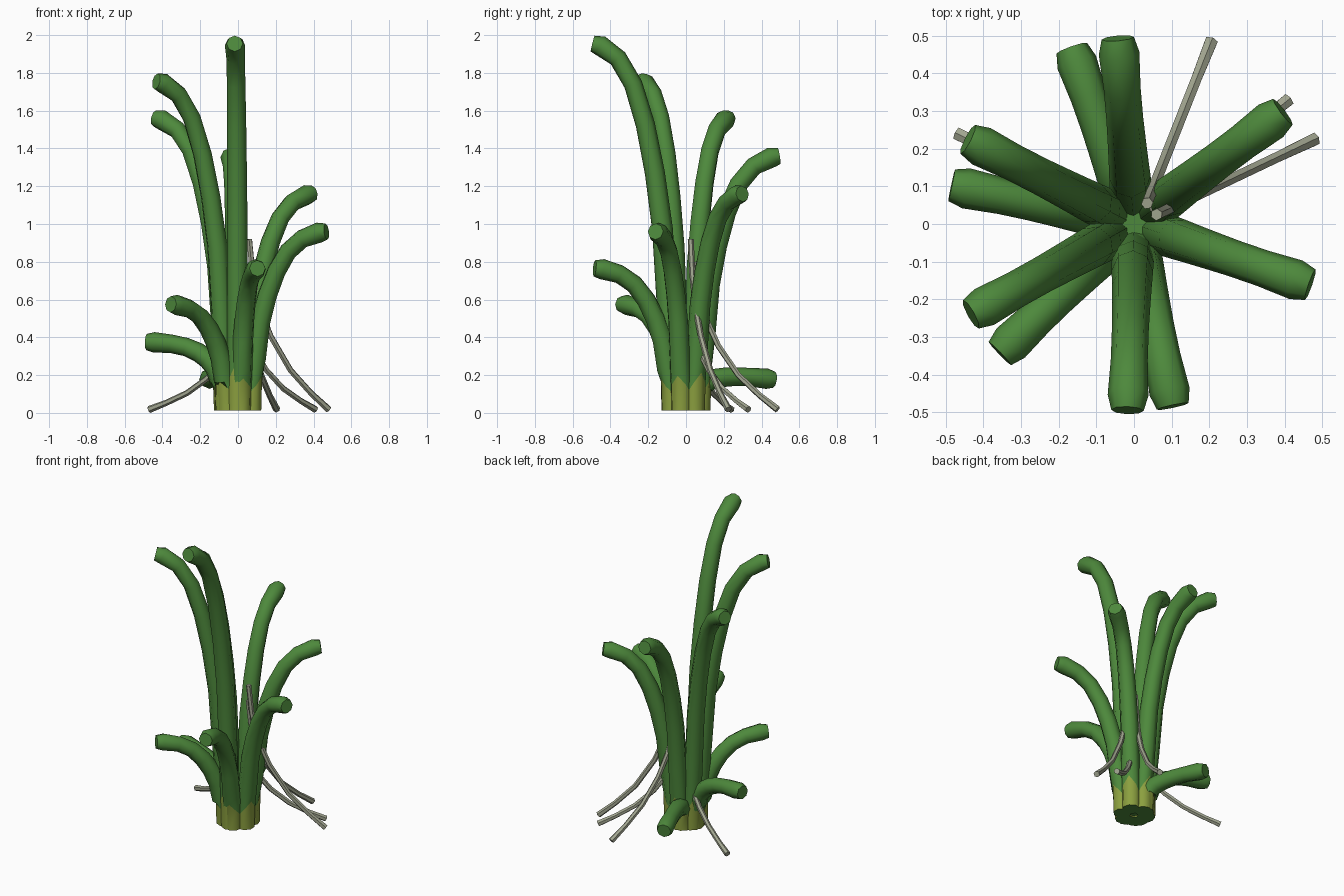
import bpy, bmesh, math
from mathutils import Vector

if "Cube" in bpy.data.objects:
    bpy.data.objects.remove(bpy.data.objects["Cube"], do_unlink=True)


def material(name, rgb):
    m = bpy.data.materials.new(name)
    m.use_nodes = True
    m.diffuse_color = (*rgb, 1)
    m.node_tree.nodes["Principled BSDF"].inputs["Base Color"].default_value = (*rgb, 1)
    return m


GREEN = material("stalk green", (0.075, 0.25, 0.045))
LIME = material("base yellow green", (0.26, 0.35, 0.05))
ROOT = material("root grey", (0.36, 0.38, 0.28))


def sweep(name, points, radii, sides, side, mats, spike=None):
    """Tube along a planar path; spike raises the second ring into a pointed tooth."""
    bm = bmesh.new()
    rings = []
    for i, (p, r) in enumerate(zip(points, radii)):
        a, b = points[max(i - 1, 0)], points[min(i + 1, len(points) - 1)]
        tangent = (b - a).normalized()
        if spike and i < 2:
            tangent = Vector((0, 0, 1))
        normal = side.cross(tangent).normalized()
        ring = []
        for k in range(sides):
            ang = math.tau * k / sides
            v = p + (normal * math.cos(ang) + side * math.sin(ang)) * r
            if spike and i == 1:
                v.z += spike * max(0, math.cos(ang)) ** 2
            ring.append(bm.verts.new(v))
        rings.append(ring)
    for i, (lo, hi) in enumerate(zip(rings, rings[1:])):
        for k in range(sides):
            j = (k + 1) % sides
            f = bm.faces.new((lo[k], lo[j], hi[j], hi[k]))
            f.material_index = 1 if spike and i == 0 else 0
    bm.faces.new(rings[0][::-1])
    bm.faces.new(rings[-1])
    bmesh.ops.recalc_face_normals(bm, faces=bm.faces)
    mesh = bpy.data.meshes.new(name)
    bm.to_mesh(mesh)
    bm.free()
    for m in mats:
        mesh.materials.append(m)
    obj = bpy.data.objects.new(name, mesh)
    bpy.context.collection.objects.link(obj)
    bpy.ops.object.select_all(action="DESELECT")
    obj.select_set(True)
    bpy.context.view_layer.objects.active = obj
    bpy.ops.object.shade_smooth_by_angle(angle=math.radians(50))
    return obj


# Stalks: one shared arc (reach, height fraction), scaled per stalk
ARC = [(.1, .3), (.125, .5), (.165, .65), (.215, .78), (.28, .89),
       (.36, .96), (.455, .995), (.495, 1)]
RADII = [.055, .057, .056, .055, .053, .051, .049, .049, .054, .043]
STALKS = [(-92, 1.955), (-151, 1.755), (153, 1.56), (95, 1.36), (37, 1.16),
          (-19, .96), (-78, .765), (-136, .575), (168, .375), (109.5, .21)]

for n, (deg, height) in enumerate(STALKS):
    a = math.radians(deg)
    out = Vector((math.cos(a), math.sin(a), 0))
    side = Vector((-math.sin(a), math.cos(a), 0))
    power = min(1, .3 + (height - .21) * 2)
    droop = .035 if height < .3 else 0
    path = [out * .075 + Vector((0, 0, .012)), out * .078 + Vector((0, 0, .1))]
    for reach, frac in ARC:
        z = height * frac ** power - droop * (reach / .5) ** 2
        path.append(out * reach + Vector((0, 0, z)))
    sweep(f"stalk_{n + 1}", path, RADII, 8, side, (GREEN, LIME), .02 + .08 * height)

# Small core closing the middle of the bunch
sweep("bunch_core", [Vector((0, 0, .02)), Vector((0, 0, .12))], [.045, .04], 8,
      Vector((0, 1, 0)), (GREEN,))

# Thin roots: each drops out of the bunch and bends away to the ground
ROOTS = [((.06, .025), (.48, .225), .92), ((.035, .055), (.205, .485), .8),
         ((.055, .045), (.41, .33), .5), ((-.05, .035), (-.47, .24), .4)]
DROP = [(0, 1), (.04, .8), (.13, .6), (.27, .43), (.52, .23), (.78, .095), (1, 0)]

for n, (start, tip, top) in enumerate(ROOTS):
    s, e = Vector((*start, 0)), Vector((*tip, 0))
    d = (e - s).normalized()
    path = [s.lerp(e, t) + Vector((0, 0, .018 + (top - .018) * f)) for t, f in DROP]
    sweep(f"root_{n + 1}", path, [.016] * 6 + [.019], 6, Vector((-d.y, d.x, 0)), (ROOT,))
